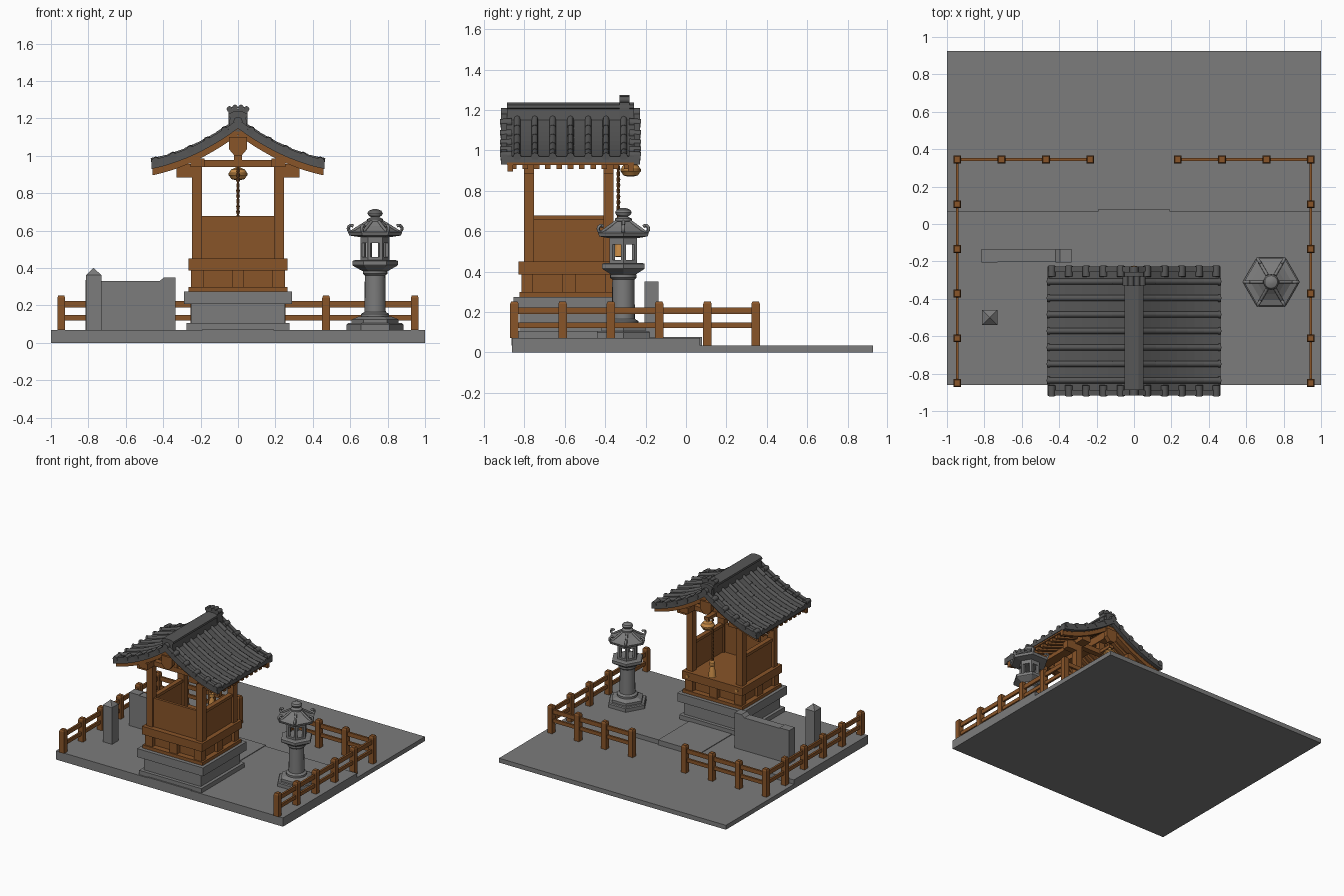
import bpy, bmesh
from math import sin, cos, pi


def material(name, r, g, b):
    m = bpy.data.materials.new(name)
    m.diffuse_color = (r, g, b, 1)
    return m


WOOD = material("wood", 0.25, 0.09, 0.022)
TILE = material("tile", 0.095, 0.095, 0.095)
BRASS = material("brass", 0.55, 0.25, 0.06)
STONE = material("stone", 0.20, 0.20, 0.20)


def finish(name, bm, mat, smooth=False):
    bmesh.ops.recalc_face_normals(bm, faces=bm.faces[:])
    me = bpy.data.meshes.new(name)
    bm.to_mesh(me)
    bm.free()
    ob = bpy.data.objects.new(name, me)
    bpy.context.collection.objects.link(ob)
    me.materials.append(mat)
    if smooth:
        bpy.ops.object.select_all(action='DESELECT')
        ob.select_set(True)
        bpy.context.view_layer.objects.active = ob
        bpy.ops.object.shade_smooth_by_angle(angle=0.6)
    return ob


def prism(name, pts, y0, y1, mat=STONE):
    """Extrude an x/z outline along y."""
    bm = bmesh.new()
    a = [bm.verts.new((x, y0, z)) for x, z in pts]
    b = [bm.verts.new((x, y1, z)) for x, z in pts]
    n = len(pts)
    bm.faces.new(a)
    bm.faces.new(b[::-1])
    for i in range(n):
        j = (i + 1) % n
        bm.faces.new((a[i], a[j], b[j], b[i]))
    return finish(name, bm, mat)


def box(name, x0, x1, y0, y1, z0, z1, mat=STONE):
    return prism(name, [(x0, z0), (x1, z0), (x1, z1), (x0, z1)], y0, y1, mat)


def lathe(name, cx, cy, prof, n, mat=STONE, smooth=False, phase=0.0):
    """Turn an (r, z) profile into an n-sided closed solid."""
    bm = bmesh.new()
    rings = [[bm.verts.new((cx + r * cos(phase + 2 * pi * k / n),
                            cy + r * sin(phase + 2 * pi * k / n), z))
              for k in range(n)] for r, z in prof]
    for p, q in zip(rings, rings[1:]):
        for k in range(n):
            j = (k + 1) % n
            bm.faces.new((p[k], p[j], q[j], q[k]))
    bm.faces.new(rings[0])
    bm.faces.new(rings[-1])
    return finish(name, bm, mat, smooth)


def tube(name, pts, r, mat=STONE, res=2):
    cu = bpy.data.curves.new(name, 'CURVE')
    cu.dimensions = '3D'
    cu.bevel_depth, cu.bevel_resolution, cu.use_fill_caps = r, res, True
    sp = cu.splines.new('POLY')
    sp.points.add(len(pts) - 1)
    for p, co in zip(sp.points, pts):
        p.co = (*co, 1)
    ob = bpy.data.objects.new(name, cu)
    bpy.context.collection.objects.link(ob)
    cu.materials.append(mat)
    bpy.ops.object.select_all(action='DESELECT')
    ob.select_set(True)
    bpy.context.view_layer.objects.active = ob
    bpy.ops.object.convert(target='MESH')
    bpy.ops.object.shade_smooth_by_angle(angle=0.8)


# ground, raised court and path
box("ground", -1, 1, -0.862, 0.925, 0, 0.035)
box("court", -1, 1, -0.862, 0.07, 0.035, 0.07)
box("path", -0.19, 0.19, -0.863, 0.08, 0.035, 0.075)

# fence
posts = [(0.945, 0.345 - 0.239 * i) for i in range(6)] + [(0.945 - 0.237 * i, 0.345) for i in range(1, 4)]
for s in (-1, 1):
    for x, y in posts:
        z0 = 0.035 if y > 0.07 else 0.07
        h = 0.0208 * 2 ** 0.5
        lathe("fence_post", s * x, y, [(h, z0), (h, 0.24), (h * 0.75, 0.253)], 4, WOOD, phase=pi / 4)
    for z0, z1 in ((0.12, 0.148), (0.19, 0.223)):
        box("fence_side_rail", s * 0.937, s * 0.953, -0.85, 0.345, z0, z1, WOOD)
        box("fence_end_rail", s * 0.235, s * 0.945, 0.337, 0.353, z0, z1, WOOD)

# stone slab and pillar
box("stone_wall", -0.735, -0.41, -0.204, -0.136, 0.07, 0.33)
prism("stone_wall_end", [(-0.335, 0.07), (-0.335, 0.35), (-0.395, 0.35), (-0.42, 0.33), (-0.42, 0.07)], -0.205, -0.135)
box("stone_wall_end", -0.815, -0.73, -0.205, -0.135, 0.07, 0.335)
lathe("stone_pillar", -0.772, -0.50, [(0.058, 0.07), (0.058, 0.362), (0.002, 0.4)], 4, phase=pi / 4)

# stone base of the shrine
C = -0.58
for w, d, z0, z1 in ((0.275, 0.272, 0.07, 0.105), (0.25, 0.245, 0.105, 0.208), (0.29, 0.275, 0.208, 0.275)):
    box("shrine_base", -w, w, C - d, C + d, z0, z1)

# wooden plinth
box("plinth_sill", -0.265, 0.265, C - 0.245, C + 0.245, 0.275, 0.3, WOOD)
box("plinth_core", -0.225, 0.225, C - 0.2, C + 0.2, 0.3, 0.386, WOOD)
box("plinth_beam", -0.265, 0.265, C - 0.25, C + 0.25, 0.386, 0.45, WOOD)
for s in (-1, 1):
    for x in (-0.217, 0, 0.217):
        box("plinth_block", x - 0.033, x + 0.033, C + s * 0.18, C + s * 0.235, 0.3, 0.386, WOOD)
    box("plinth_block", s * 0.2, s * 0.25, C - 0.035, C + 0.035, 0.3, 0.386, WOOD)
    tube("beam_stud", [(s * 0.217, C + 0.24, 0.418), (s * 0.217, C + 0.258, 0.418)], 0.012, BRASS)
    # posts, panels and top beams
    for t in (-1, 1):
        yc = C + t * 0.197
        box("corner_post", s * 0.192, s * 0.247, yc - 0.025, yc + 0.025, 0.45, 0.945, WOOD)
        box("beam_nose", s * 0.247, s * 0.33, yc - 0.025, yc + 0.025, 0.885, 0.955, WOOD)
    box("side_panel", s * 0.207, s * 0.228, C - 0.19, C + 0.19, 0.45, 0.655, WOOD)
    box("side_panel_rail", s * 0.2, s * 0.237, C - 0.19, C + 0.19, 0.655, 0.678, WOOD)
    box("cross_beam", -0.21, 0.21, C + s * 0.197 - 0.022, C + s * 0.197 + 0.022, 0.94, 0.978, WOOD)
    box("purlin", s * 0.18, s * 0.255, C - 0.3, C + 0.3, 0.94, 0.985, WOOD)
    box("king_post", -0.022, 0.022, C + s * 0.197 - 0.02, C + s * 0.197 + 0.02, 0.975, 1.05, WOOD)
box("back_panel", -0.2, 0.2, C - 0.208, C - 0.187, 0.45, 0.678, WOOD)
box("ridge_beam", -0.03, 0.03, C - 0.3, C + 0.3, 1.04, 1.11, WOOD)


# roof: every layer follows one sweeping curve
def sweep(x):
    u = 0.462 - abs(x)
    return 0.985 + 0.2 * u + 0.58 * u * u


R = C + 0.008  # roof centre


def layer(name, top, bottom, y0, y1, mat, w=0.462):
    xs = [w * i / 10 for i in range(-10, 11)]
    prism(name, [(x, sweep(x) - top) for x in xs] + [(x, sweep(x) - bottom) for x in xs[::-1]], y0, y1, mat)


layer("roof_tiles", 0.016, 0.046, R - 0.335, R + 0.335, TILE)
layer("roof_boards", 0.046, 0.058, R - 0.315, R + 0.315, WOOD, 0.455)
for i in range(11):
    y = R - 0.28 + 0.056 * i
    layer("rafter", 0.058, 0.082, y - 0.014, y + 0.014, WOOD, 0.445)
for s in (-1, 1):
    layer("bargeboard", 0.046, 0.09, R + s * 0.285, R + s * 0.312, WOOD, 0.458)
    # gable pendant
    prism("gable_pendant", [(-0.048, 1.1), (0.048, 1.1), (0.048, 1.035), (0.018, 1.0), (-0.018, 1.0), (-0.048, 1.035)],
          R + s * 0.29, R + s * 0.325, WOOD)
    for k in (-1, 1):
        # rolled tiles along the slopes, stepped where courses overlap
        if s == 1:
            for i in range(-3, 4):
                y = R + i * 0.088
                pts = [(k * x, y, sweep(x) - 0.017) for x in (0.03, 0.11, 0.19, 0.28, 0.37, 0.46)]
                for p, q in zip(pts, pts[1:]):
                    lift = (q[0], q[1], q[2] + 0.0025)
                    tube("tile_roll", [p, lift], 0.0165, TILE)
                tube("eave_disc", [(k * 0.45, y, 0.971), (k * 0.464, y, 0.969)], 0.02, TILE)
        # short verge tiles on each gable
        for i in range(5):
            x = 0.07 + 0.0925 * i
            tube("verge_roll", [(k * x, R + s * 0.29, sweep(x) - 0.014), (k * x, R + s * 0.348, sweep(x) - 0.018)], 0.021, TILE)
    layer("verge_edge", 0.006, 0.055, R + s * 0.315, R + s * 0.344, TILE)

# ridge
prism("ridge", [(-0.05, 1.13), (0.05, 1.13), (0.043, 1.205), (0.052, 1.21), (0.05, 1.225), (0.025, 1.236),
                (-0.025, 1.236), (-0.05, 1.225), (-0.052, 1.21), (-0.043, 1.205)], R - 0.315, R + 0.315, TILE)
box("ridge_crest", -0.05, 0.05, C + 0.25, C + 0.3, 1.16, 1.25, TILE)
for x, z in ((-0.045, 1.25), (-0.016, 1.258), (0.016, 1.258), (0.045, 1.25)):
    tube("crest_lobe", [(x, C + 0.25, z), (x, C + 0.3, z)], 0.016, TILE)
for s in (-1, 1):
    tube("ridge_disc", [(0, R + s * 0.3, 1.185), (0, R + s * 0.345, 1.185)], 0.024, TILE)

# bell, rope and tassel
box("bell_bracket", -0.018, 0.018, C + 0.2, C + 0.325, 0.95, 0.975, WOOD)
lathe("bell", 0, -0.274, [(0.012, 0.87), (0.036, 0.876), (0.046, 0.892), (0.051, 0.897), (0.051, 0.907),
                          (0.046, 0.912), (0.036, 0.928), (0.014, 0.936), (0.014, 0.955)], 20, BRASS, True)
for ph in (0, pi):
    tube("rope", [(0.005 * cos(i * 0.7 + ph), -0.335 + 0.005 * sin(i * 0.7 + ph), 0.955 - 0.0063 * i) for i in range(61)],
         0.005, WOOD, 1)
lathe("tassel", 0, -0.33, [(0.01, 0.6), (0.02, 0.59), (0.02, 0.565), (0.014, 0.56), (0.022, 0.53), (0.03, 0.475), (0.012, 0.472)],
      12, BRASS, True)

# stone lantern
LX, LY = 0.733, -0.31
lathe("lantern_foot", LX, LY, [(0.152, 0.07), (0.152, 0.098), (0.145, 0.105)], 6)
lathe("lantern_step", LX, LY, [(0.125, 0.105), (0.125, 0.125), (0.09, 0.14)], 6)
lathe("lantern_shaft", LX, LY, [(0.075, 0.135), (0.075, 0.155), (0.057, 0.165), (0.055, 0.36), (0.066, 0.37), (0.066, 0.385)],
      20, STONE, True)
lathe("lantern_table", LX, LY, [(0.07, 0.385), (0.118, 0.412), (0.122, 0.416), (0.122, 0.438), (0.11, 0.442)], 6)
lathe("firebox_floor", LX, LY, [(0.078, 0.44), (0.078, 0.458)], 6)
lathe("firebox_lintel", LX, LY, [(0.078, 0.535), (0.078, 0.57)], 6)
lathe("lantern_roof", LX, LY, [(0.08, 0.565), (0.138, 0.574), (0.145, 0.592), (0.11, 0.602), (0.075, 0.624), (0.045, 0.648), (0.03, 0.65)], 6)
for k in range(6):
    a = k * pi / 3
    lathe("firebox_post", LX + 0.063 * cos(a), LY + 0.063 * sin(a), [(0.015, 0.455), (0.015, 0.545)], 6, phase=a)
    path = [(0.04, 0.648), (0.075, 0.626), (0.11, 0.604), (0.126, 0.594)]
    path += [(0.127 + 0.017 * cos(t), 0.611 + 0.017 * sin(t)) for t in [-pi / 2 + 0.55 * i for i in range(1, 8)]]
    tube("lantern_roof_curl", [(LX + r * cos(a), LY + r * sin(a), z) for r, z in path], 0.0085)
lathe("lantern_finial", LX, LY, [(0.03, 0.645), (0.042, 0.65), (0.042, 0.662), (0.022, 0.672), (0.036, 0.681),
                                 (0.041, 0.693), (0.034, 0.706), (0.012, 0.715)], 20, STONE, True)
